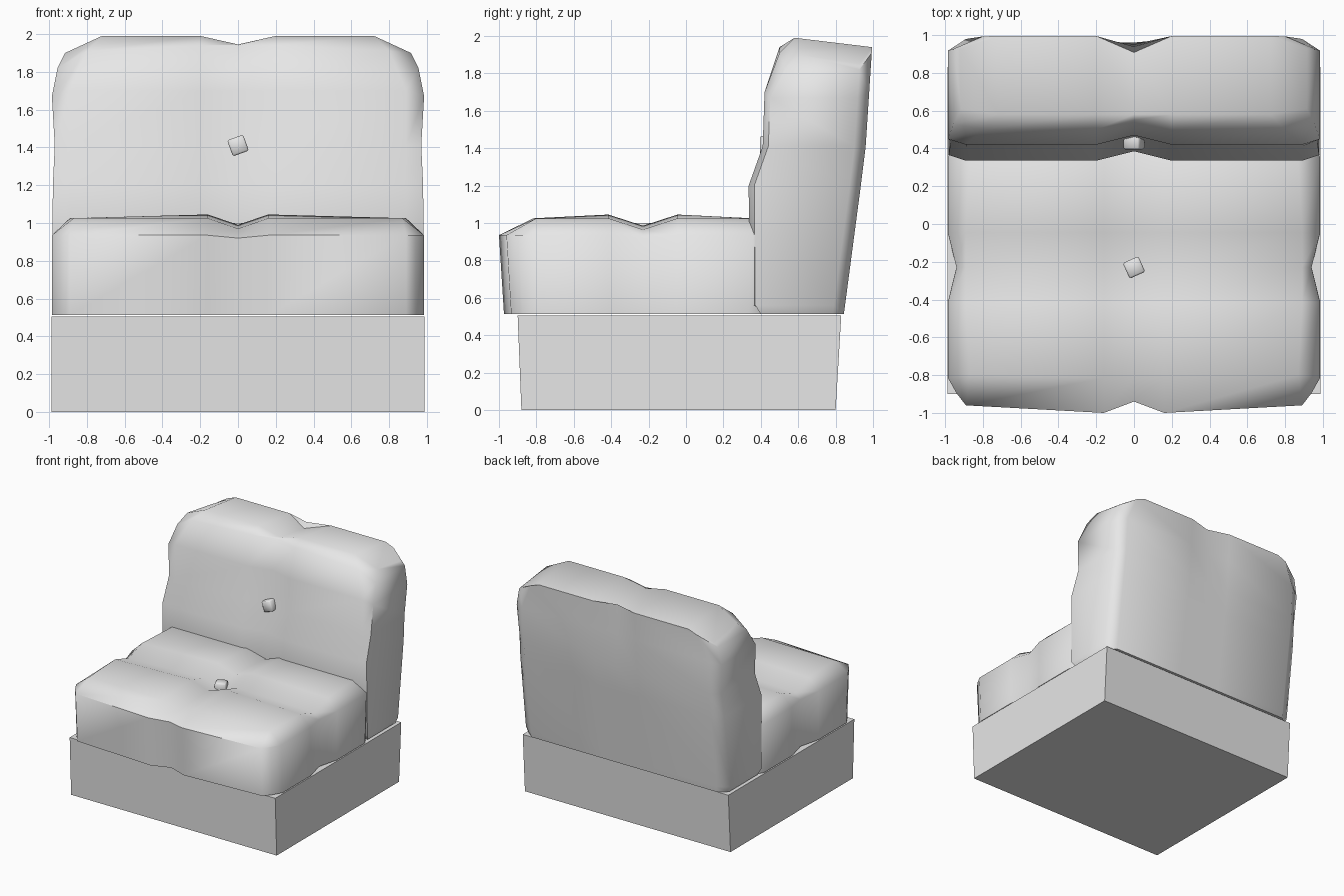
import bpy, bmesh, math
from mathutils import Matrix

if "Cube" in bpy.data.objects:
    bpy.data.objects.remove(bpy.data.objects["Cube"], do_unlink=True)

grey = bpy.data.materials.new("light_grey_upholstery")
grey.use_nodes = True
grey.diffuse_color = (0.8, 0.8, 0.8, 1)
grey.node_tree.nodes["Principled BSDF"].inputs["Base Color"].default_value = (0.8, 0.8, 0.8, 1)


def finish(name, bm, smooth_angle=0):
    """Turn a bmesh into a named, shaded object."""
    bmesh.ops.recalc_face_normals(bm, faces=bm.faces)
    mesh = bpy.data.meshes.new(name)
    bm.to_mesh(mesh)
    bm.free()
    mesh.materials.append(grey)
    obj = bpy.data.objects.new(name, mesh)
    bpy.context.collection.objects.link(obj)
    if smooth_angle:
        bpy.ops.object.select_all(action='DESELECT')
        obj.select_set(True)
        bpy.context.view_layer.objects.active = obj
        bpy.ops.object.shade_smooth_by_angle(angle=math.radians(smooth_angle))
    return obj


def cushion(name, place, n=3):
    """Closed pad: two grids (side 0 and 1) joined round their rims."""
    bm = bmesh.new()
    span = range(-n, n + 1)
    v = {(s, i, j): bm.verts.new(place(s, i, j))
         for s in (0, 1) for i in span for j in span}
    for s in (0, 1):
        for i in range(-n, n):
            for j in range(-n, n):
                bm.faces.new([v[s, i, j], v[s, i + 1, j],
                              v[s, i + 1, j + 1], v[s, i, j + 1]])
    for k in range(-n, n):
        for e in (-n, n):
            bm.faces.new([v[0, k, e], v[0, k + 1, e], v[1, k + 1, e], v[1, k, e]])
            bm.faces.new([v[0, e, k], v[0, e, k + 1], v[1, e, k + 1], v[1, e, k]])
    return finish(name, bm, 62)


def sign(k):
    return (k > 0) - (k < 0)


# Seat cushion: tufted by a cross of creases, symmetric about its own middle
def seat_point(s, i, j):
    a, b = abs(i), abs(j)
    x = (0, 0.16, 0.89, 0.985)[a]
    y = (0, 0.185, 0.585, 0.77)[b]
    if a == 3 and b == 3:                       # chamfered corner
        x, y = 0.94, 0.665
    elif b == 3:                                # front and back rims
        y = (0.71, 0.77, 0.73)[a]
    elif a == 3 and b == 0:                     # side dent
        x = 0.94
    elif a == 2 and b == 2:
        x, y = 0.87, 0.57
    if s == 0:
        z, y = 0.512, y * 0.965
    elif a == 3 or b == 3:
        z = 0.935 - 0.015 * (a == 0 or b == 0)
    else:
        z = 1.045 - 0.02 * (max(a, b) == 2) - 0.055 * (a == 0) - 0.06 * (b == 0)
    return sign(i) * x, -0.23 + sign(j) * y, z


cushion("seat_cushion", seat_point)

# Back cushion: side profile of its front, listed from bottom to top
FRONT = [(0.40, 0.512), (0.34, 0.56), (0.335, 1.2), (0.41, 1.41),
         (0.42, 1.70), (0.50, 1.94), (0.58, 1.99)]


def back_point(s, i, j):
    a = abs(i)
    y, z = FRONT[j + 3]
    x = (0, 0.2, 0.89, 0.985)[a]
    if a == 3:                                  # side rim
        x = (0.965, 0.985, 0.98, 0.97, 0.985, 0.955, 0.915)[j + 3]
        z -= (0, 0, 0, 0, 0.03, 0.12, 0.09)[j + 3]
    elif a == 2 and j >= 2:                     # rounded shoulder
        x, z = (0.80, 1.91) if j == 2 else (0.72, 1.99)
    if j == 3 and a == 0:                       # dip in the top edge
        z = 1.945
    if s == 1:                                  # front, with upright crease
        y += 0.03 * (a == 3 and j > -3) + 0.05 * (a == 0 and -3 < j < 3)
    else:                                       # leaning rear
        if j == 3:
            z -= 0.05
        y = 0.845 + 0.132 * (z - 0.52) if z < 1.4 else 0.96 + 0.065 * (z - 1.4)
        y -= 0.06 * (a == 3)
        if a == 0:
            y -= 0.035 * max(j, 0) * 0.8
    return sign(i) * x, y, z


cushion("back_cushion", back_point)

# Plinth, slightly narrower at the floor
bm = bmesh.new()
bmesh.ops.create_cube(bm, size=1)
for vert in bm.verts:
    top = vert.co.z > 0
    front, rear = (-0.9, 0.83) if top else (-0.88, 0.80)
    vert.co = (sign(vert.co.x) * 0.988, front if vert.co.y < 0 else rear, 0.505 * top)
finish("base", bm)


# Tuft buttons where the creases cross
def button(name, place, rotation):
    bm = bmesh.new()
    bmesh.ops.create_cube(bm, size=0.09)
    bmesh.ops.bevel(bm, geom=bm.edges[:], offset=0.008, segments=1, affect='EDGES')
    bmesh.ops.transform(bm, matrix=Matrix.Translation(place) @ rotation, verts=bm.verts)
    finish(name, bm, 50)


button("seat_button", (0, -0.23, 0.955), Matrix.Rotation(math.radians(24), 4, 'Z'))
button("back_button", (0, 0.44, 1.41), Matrix.Rotation(math.radians(-20), 4, 'Y'))
